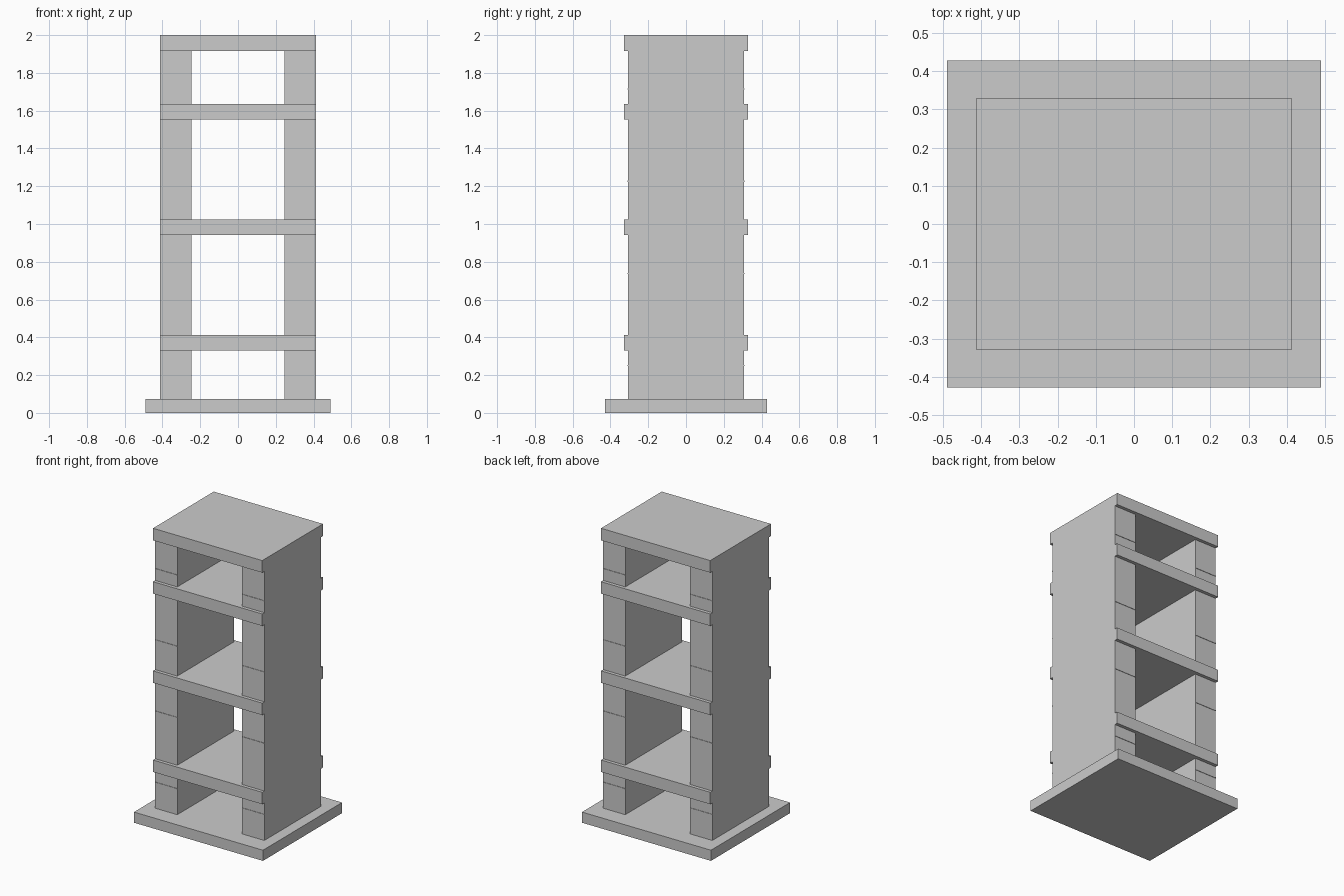
import bpy

if "Cube" in bpy.data.objects:
    bpy.data.objects.remove(bpy.data.objects["Cube"])


def box(name, x0, x1, y0, y1, z0, z1):
    bpy.ops.mesh.primitive_cube_add(
        size=1, location=((x0 + x1) / 2, (y0 + y1) / 2, (z0 + z1) / 2))
    ob = bpy.context.object
    ob.name = name
    ob.scale = (x1 - x0, y1 - y0, z1 - z0)
    bpy.ops.object.transform_apply(location=False, rotation=False, scale=True)
    return ob


HALF_X, SLAB_Y, PIER_Y = 0.414, 0.329, 0.306
PIER_IN = 0.246
BASE_TOP = 0.073
slabs = [(0.33, 0.412), (0.941, 1.023), (1.552, 1.634), (1.917, 2.0)]
seams = [0.25, 0.738, 1.226, 1.714]

# Wide foot plate
box("base_plate", -0.489, 0.489, -0.428, 0.428, 0, BASE_TOP)

# Shelves and the wall segments carrying them
floor = BASE_TOP
for i, ((low, high), seam) in enumerate(zip(slabs, seams), 1):
    box(f"shelf_{i}", -HALF_X, HALF_X, -SLAB_Y, SLAB_Y, low, high)
    for side, (x0, x1) in {"left": (-HALF_X, -PIER_IN),
                           "right": (PIER_IN, HALF_X)}.items():
        box(f"{side}_wall_{i}", x0, x1, -PIER_Y, PIER_Y, floor, low)
        # Thin raised joint strips on the front and back wall ends
        box(f"{side}_front_joint_{i}", x0, x1, -PIER_Y - 0.003, -PIER_Y,
            seam - 0.003, seam + 0.003)
        box(f"{side}_back_joint_{i}", x0, x1, PIER_Y, PIER_Y + 0.003,
            seam - 0.003, seam + 0.003)
    floor = high
